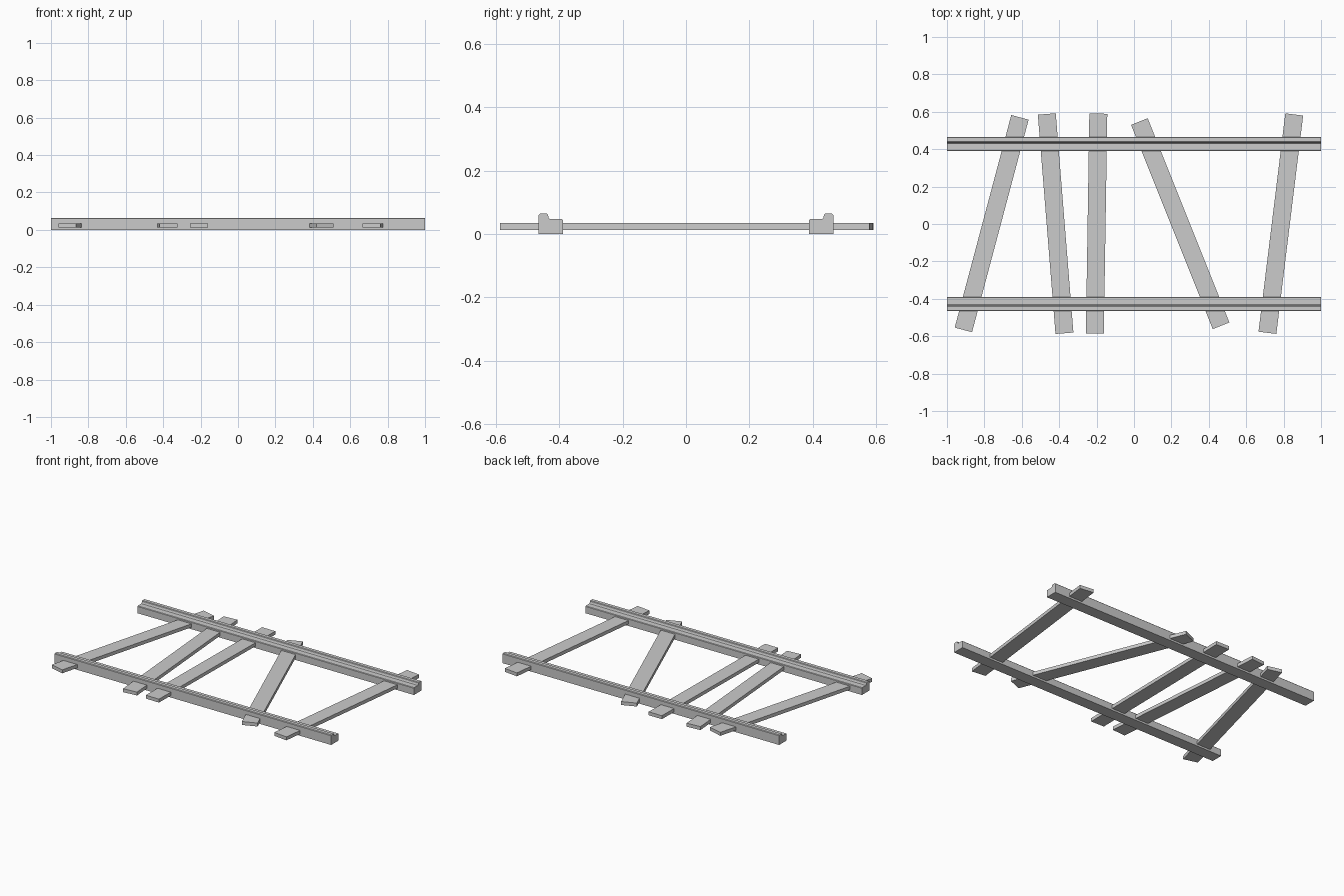
import bpy, bmesh, math

if "Cube" in bpy.data.objects:
    bpy.data.objects.remove(bpy.data.objects["Cube"])

def make_object(name, bm):
    bmesh.ops.recalc_face_normals(bm, faces=bm.faces[:])
    mesh = bpy.data.meshes.new(name)
    bm.to_mesh(mesh)
    bm.free()
    obj = bpy.data.objects.new(name, mesh)
    bpy.context.collection.objects.link(obj)
    return obj

# Stepped rail cross-section (y, z): raised head on the outer side, lower inner ledge
PROFILE = [(0.389, 0), (0.466, 0), (0.466, 0.060), (0.462, 0.064),
           (0.440, 0.064), (0.436, 0.061), (0.434, 0.051), (0.430, 0.047),
           (0.392, 0.047), (0.389, 0.044)]

def rail(name, side):
    bm = bmesh.new()
    face = bm.faces.new([bm.verts.new((-1, side * y, z)) for y, z in PROFILE])
    ext = bmesh.ops.extrude_face_region(bm, geom=[face], use_keep_orig=True)
    verts = [v for v in ext["geom"] if isinstance(v, bmesh.types.BMVert)]
    bmesh.ops.translate(bm, verts=verts, vec=(2, 0, 0))
    return make_object(name, bm)

rail("front_rail", -1)
rail("back_rail", 1)

# Crooked wooden sleepers: centre x and lean in degrees
SLEEPERS = [(-0.761, 14.9), (-0.419, -4.6), (-0.20, 0.9), (0.247, -21.8), (0.785, 7.0)]
for i, (x, lean) in enumerate(SLEEPERS, 1):
    bm = bmesh.new()
    bmesh.ops.create_cube(bm, size=1)
    bmesh.ops.scale(bm, verts=bm.verts[:], vec=(0.096, 1.176, 0.0225))
    sleeper = make_object(f"sleeper_{i}", bm)
    sleeper.location = (x, 0.002, 0.0238)
    sleeper.rotation_euler.z = -math.radians(lean)
